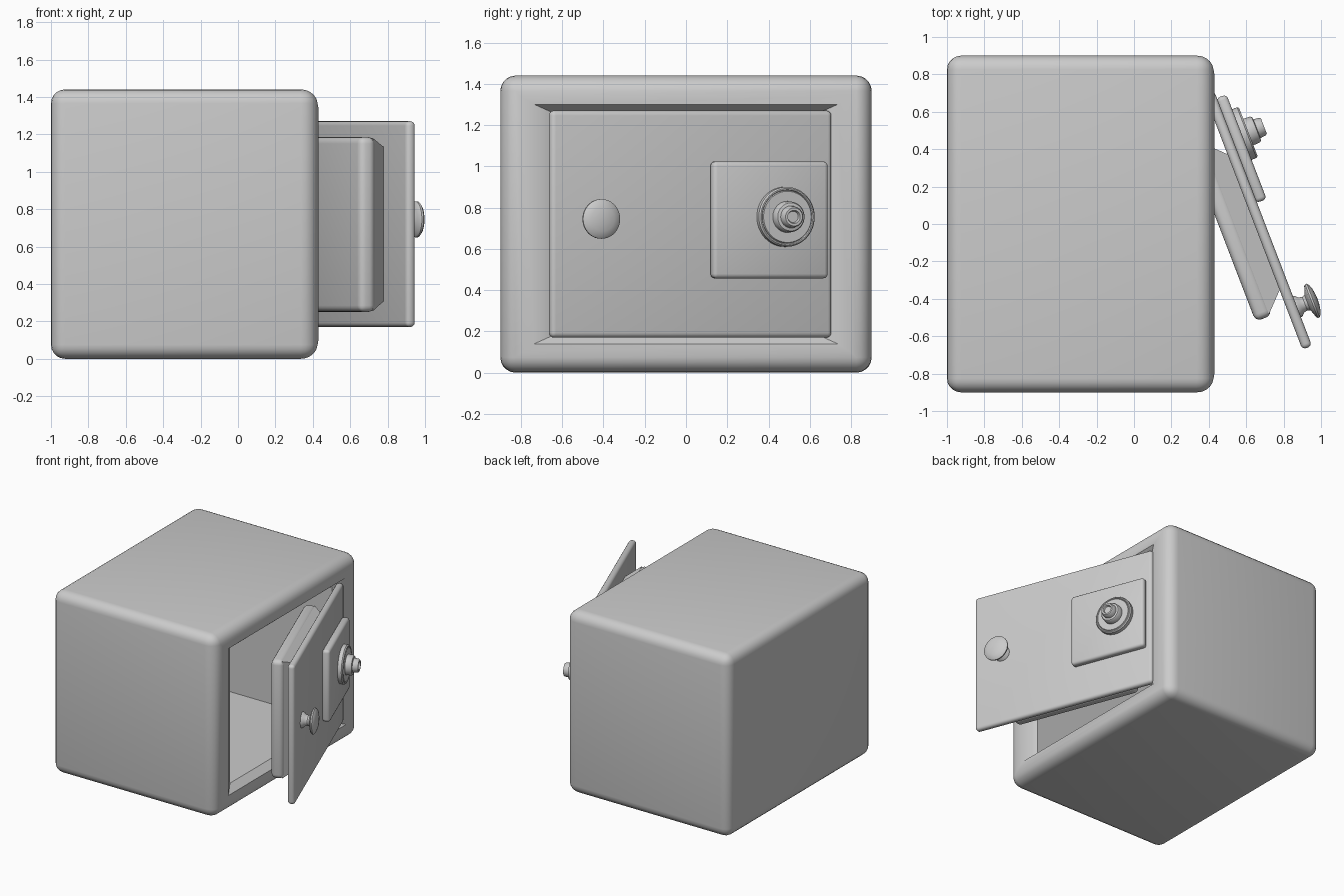
import bpy, bmesh, math
from mathutils import Matrix, Vector

if "Cube" in bpy.data.objects:
    bpy.data.objects.remove(bpy.data.objects["Cube"])

DOOR_ANGLE = math.radians(21)


def finish(bm, name, rot=0.0):
    bmesh.ops.recalc_face_normals(bm, faces=bm.faces)
    me = bpy.data.meshes.new(name)
    bm.to_mesh(me)
    bm.free()
    ob = bpy.data.objects.new(name, me)
    bpy.context.collection.objects.link(ob)
    ob.rotation_euler.z = rot
    bpy.ops.object.select_all(action='DESELECT')
    ob.select_set(True)
    bpy.context.view_layer.objects.active = ob
    bpy.ops.object.shade_smooth_by_angle(angle=math.radians(35))
    return ob


def loft(name, rects, bevel=0.0, bevel_rings=(), segments=4, rot=0.0):
    """Bridge rectangles (x, y0, y1, z0, z1) along x, cap the ends,
    and round the edges lying on the chosen rings."""
    bm = bmesh.new()
    rings = []
    for x, y0, y1, z0, z1 in rects:
        rings.append([bm.verts.new((x, y, z)) for y, z in
                      ((y0, z0), (y1, z0), (y1, z1), (y0, z1))])
    for a, b in zip(rings, rings[1:]):
        for i in range(4):
            j = (i + 1) % 4
            bm.faces.new((a[i], a[j], b[j], b[i]))
    bm.faces.new(rings[0])
    bm.faces.new(rings[-1])
    bmesh.ops.recalc_face_normals(bm, faces=bm.faces)
    if bevel:
        chosen = {v for i in bevel_rings for v in rings[i]}
        edges = [e for e in bm.edges if all(v in chosen for v in e.verts)]
        bmesh.ops.bevel(bm, geom=edges, offset=bevel, segments=segments,
                        profile=0.5, affect='EDGES', clamp_overlap=True)
    return finish(bm, name, rot)


def slab(name, x0, x1, y0, y1, z0, z1, bevel, segments=3):
    return loft(name, [(x0, y0, y1, z0, z1), (x1, y0, y1, z0, z1)],
                bevel, (0, 1), segments, DOOR_ANGLE)


def turned(name, profile, y, z, steps=48):
    """Spin an (x, radius) profile about the door's outward axis."""
    bm = bmesh.new()
    vs = [bm.verts.new((x, y + r, z)) for x, r in profile]
    es = [bm.edges.new(p) for p in zip(vs, vs[1:])]
    bmesh.ops.spin(bm, geom=vs + es, cent=(0, y, z), axis=(1, 0, 0),
                   angle=2 * math.pi, steps=steps, use_duplicate=False)
    bmesh.ops.remove_doubles(bm, verts=bm.verts, dist=0.0005)
    return finish(bm, name, DOOR_ANGLE)


# Hollow cabinet: outer shell, raised front frame, tapered rebate, cavity
loft("safe_body", [
    (-1.0, -0.9, 0.9, 0.0, 1.44),
    (0.412, -0.9, 0.9, 0.0, 1.44),
    (0.43, -0.80, 0.80, 0.10, 1.34),
    (0.43, -0.735, 0.735, 0.14, 1.30),
    (0.375, -0.635, 0.635, 0.185, 1.255),
    (-0.85, -0.635, 0.635, 0.185, 1.255),
], 0.075, (0, 1), 5)

# Door, modelled in its own frame: x outward, y towards the hinge
slab("door_plate", 0.60, 0.655, -0.95, 0.51, 0.17, 1.27, 0.024, 4)
loft("door_plug_neck", [
    (0.605, -0.604, 0.164, 0.31, 1.13),
    (0.50, -0.71, 0.27, 0.255, 1.18),
], rot=DOOR_ANGLE)
slab("door_plug_slab", 0.42, 0.515, -0.72, 0.28, 0.25, 1.185, 0.035, 4)

# Lock panel and combination dial
slab("lock_panel", 0.65, 0.71, -0.13, 0.47, 0.457, 1.024, 0.022, 3)
turned("dial", [
    (0.70, 0.145), (0.738, 0.145), (0.747, 0.138), (0.747, 0.132),
    (0.741, 0.128), (0.747, 0.124), (0.747, 0.076), (0.785, 0.074),
    (0.793, 0.068), (0.796, 0.054), (0.828, 0.050), (0.836, 0.044),
    (0.836, 0.032), (0.822, 0.027), (0.822, 0.0)], 0.24, 0.755)

# Pull knob
turned("pull_knob", [
    (0.65, 0.062), (0.665, 0.058), (0.678, 0.044), (0.70, 0.038),
    (0.715, 0.044), (0.724, 0.065), (0.73, 0.088), (0.738, 0.096),
    (0.748, 0.096), (0.757, 0.085), (0.766, 0.06), (0.771, 0.03),
    (0.773, 0.0)], -0.725, 0.745)
